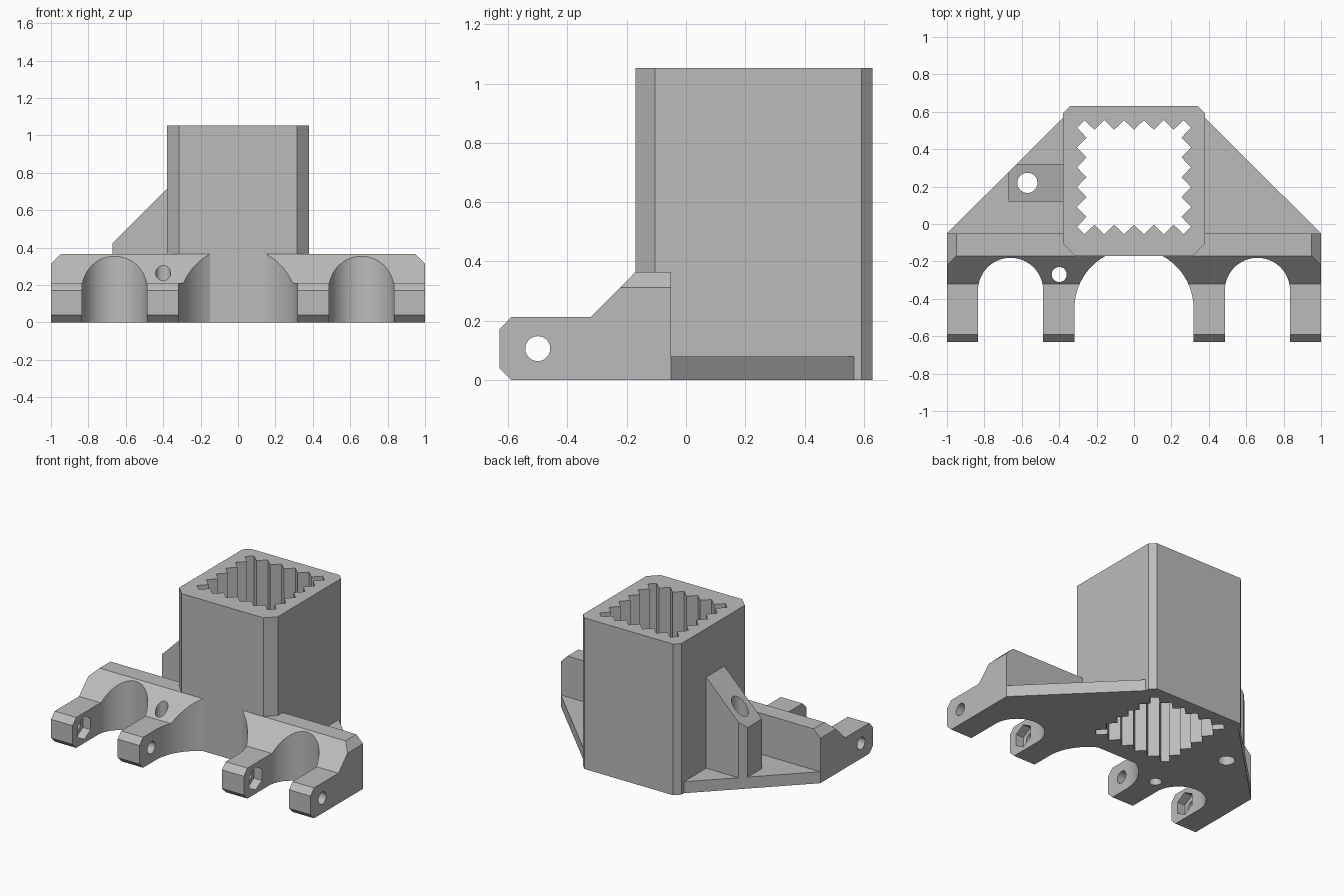
import bpy, bmesh, math

cube = bpy.data.objects.get("Cube")
if cube:
    bpy.data.objects.remove(cube, do_unlink=True)

grey = bpy.data.materials.new("plain grey")
grey.use_nodes = True
grey.diffuse_color = (0.5, 0.5, 0.5, 1)
grey.node_tree.nodes["Principled BSDF"].inputs["Base Color"].default_value = (0.5, 0.5, 0.5, 1)


def prism(name, outline, axis, lo, hi):
    """Extrude a 2D outline along an axis between lo and hi."""
    place = {"x": lambda a, b, d: (d, a, b),
             "y": lambda a, b, d: (a, d, b),
             "z": lambda a, b, d: (a, b, d)}[axis]
    bm = bmesh.new()
    low = [bm.verts.new(place(a, b, lo)) for a, b in outline]
    high = [bm.verts.new(place(a, b, hi)) for a, b in outline]
    bm.faces.new(low)
    bm.faces.new(high)
    n = len(outline)
    for i in range(n):
        j = (i + 1) % n
        bm.faces.new((low[i], low[j], high[j], high[i]))
    bmesh.ops.recalc_face_normals(bm, faces=bm.faces)
    mesh = bpy.data.meshes.new(name)
    bm.to_mesh(mesh)
    bm.free()
    mesh.materials.append(grey)
    obj = bpy.data.objects.new(name, mesh)
    bpy.context.collection.objects.link(obj)
    return obj


def arc(cx, cy, r, start=0, end=360, steps=48):
    """Points on an arc; a full turn leaves out the repeated end point."""
    count = steps if end - start == 360 else steps + 1
    turn = [math.radians(start + (end - start) * i / steps) for i in range(count)]
    return [(cx + r * math.cos(t), cy + r * math.sin(t)) for t in turn]


def combine(target, tool, operation):
    mod = target.modifiers.new("combine", "BOOLEAN")
    mod.operation = operation
    mod.solver = "EXACT"
    mod.object = tool
    bpy.context.view_layer.objects.active = target
    bpy.ops.object.modifier_apply(modifier=mod.name)
    bpy.data.objects.remove(tool, do_unlink=True)


def mirrored(half):
    """Close a right-hand outline with its mirror image."""
    return half + [(-a, b) for a, b in reversed(half)]


# Hinge bar: stepped side profile with bevelled upper ends
bar = prism("hinge_mount", [(-.63, .04), (-.59, 0), (-.05, 0), (-.05, .365), (-.17, .365),
                            (-.322, .212), (-.59, .212), (-.63, .17)], "x", -1, 1)
ends = mirrored([(1, -.1), (1, .313), (.947, .366), (.947, .5)])
combine(bar, prism("end_bevels", ends, "y", -1, 1), "INTERSECT")

# Rounded gaps between the four hinge arms
for x, y, r in ((-.66, -.355, .174), (.66, -.355, .174), (0, -.45, .318)):
    gap = [(x + r, -.8)] + arc(x, y, r, 0, 180, 64) + [(x - r, -.8)]
    combine(bar, prism("arm_gap", gap, "z", -.1, .6), "DIFFERENCE")

# Pin hole through all arms, with a hexagonal nut pocket in two of them
combine(bar, prism("pin_hole", arc(-.5, .106, .042), "x", -1.1, 1.1), "DIFFERENCE")
for face in (-.834, .318 + .168):
    pocket = prism("nut_pocket", arc(-.5, .106, .08, 90, 450, 6), "x", face - .06, face + .05)
    combine(bar, pocket, "DIFFERENCE")

# Triangular base wings
footprint = mirrored([(1, -.1), (1, -.05), (.38, .567)])
combine(bar, prism("base_wings", footprint, "z", 0, .08), "UNION")

# Sloping side bracket trimmed to the wing edge
bracket = prism("side_bracket", [(-.67, 0), (-.67, .425), (-.34, .755), (-.34, 0)], "y", .12, .32)
combine(bracket, prism("wing_trim", footprint, "z", -.1, 1), "INTERSECT")
combine(bar, bracket, "UNION")

# Tower with bevelled corners
tower = mirrored([(.315, -.17), (.38, -.105), (.38, .592), (.342, .63)])
combine(bar, prism("tower", tower, "z", 0, 1.053), "UNION")

# Toothed square socket: six outward points on each side
pitch, reach, inner = .106, .305, .254
socket = []
for side in range(4):
    c, s = round(math.cos(side * math.pi / 2)), round(math.sin(side * math.pi / 2))
    for i in range(11):
        along = (i - 5) * pitch / 2
        out = inner if i % 2 else reach
        socket.append((out * c - along * s, .25 + out * s + along * c))
combine(bar, prism("socket", socket, "z", -.1, 1.2), "DIFFERENCE")

# Vertical screw holes
for x, y, r in ((-.57, .22, .054), (-.4, -.27, .04)):
    combine(bar, prism("screw_hole", arc(x, y, r), "z", -.1, 1), "DIFFERENCE")

bpy.ops.object.select_all(action="DESELECT")
bar.select_set(True)
bpy.context.view_layer.objects.active = bar
bpy.ops.object.shade_smooth_by_angle(angle=math.radians(25))
